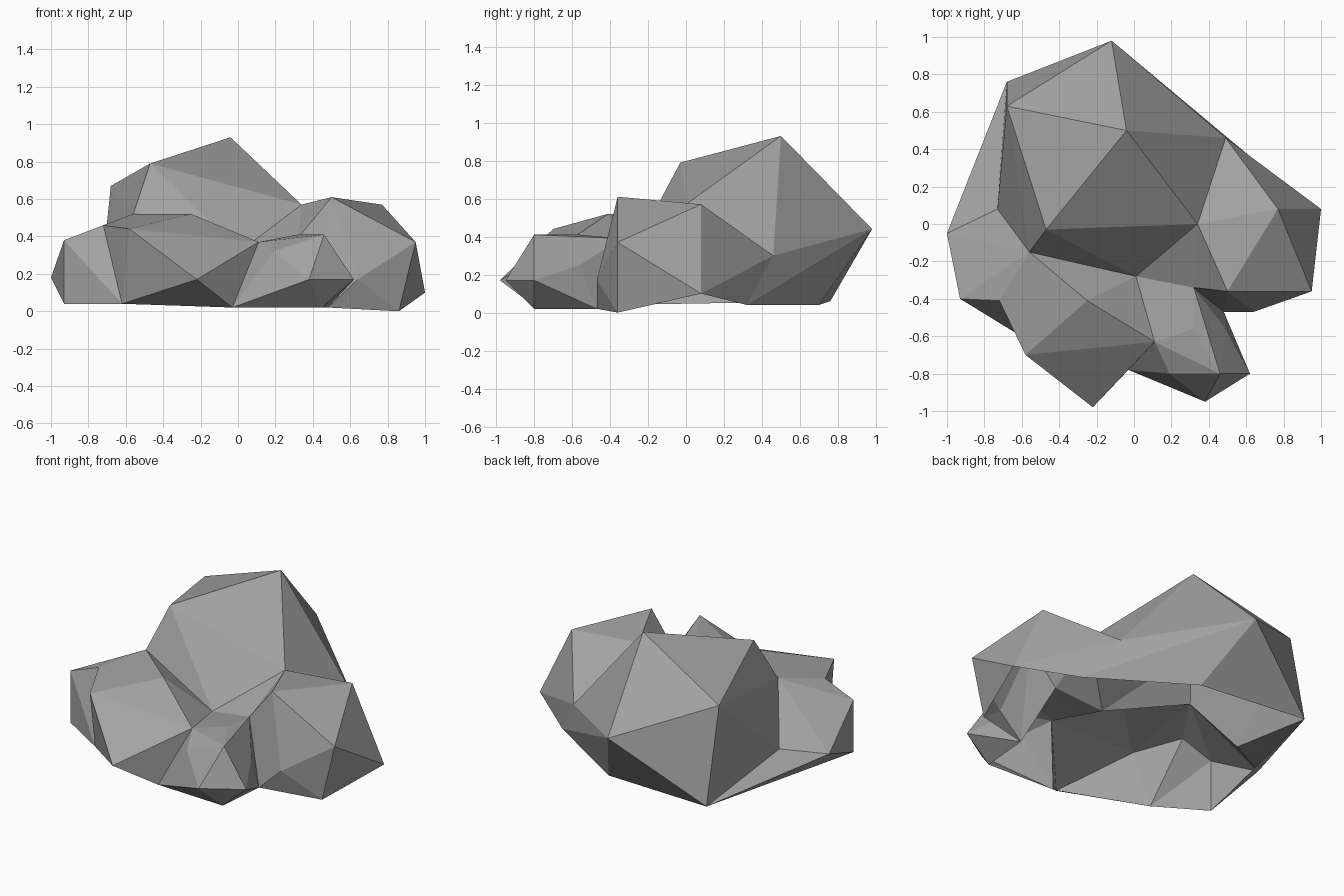
import bpy
import bmesh
from mathutils import Vector

cube = bpy.data.objects.get("Cube")
if cube:
    bpy.data.objects.remove(cube, do_unlink=True)

# Single stone colour
stone = bpy.data.materials.new("stone_grey")
stone.use_nodes = True
colour = (0.36, 0.36, 0.36, 1.0)
stone.diffuse_color = colour
stone.node_tree.nodes["Principled BSDF"].inputs["Base Color"].default_value = colour
stone.node_tree.nodes["Principled BSDF"].inputs["Roughness"].default_value = 0.9

# Corners shared by neighbouring rocks, so that their open rims meet
shared = {
    "saddle": (.34, 0, .57),
    "valley": (.01, -.28, .32),
    "shoulder": (-.56, -.15, .52),
    "left_nook": (-.73, .08, .19),
    "back_foot": (-.68, .76, .06),
    "rear_foot": (.07, .7, .04),
    "back_notch": (.49, .46, .3),
    "side_foot": (.67, .32, .04),
    "crevice": (.32, -.34, .39),
    "cleft_foot": (.48, -.47, .02),
    "cleft_top": (.11, -.63, .37),
    "front_foot": (-.03, -.78, .02),
    "east_foot": (1, .08, .1),
    "corner_foot": (.86, -.36, 0),
    "toe_foot": (.45, -.8, .02),
    "west_tip": (-1, -.05, .18),
    "west_foot": (-.93, -.4, .04),
    "notch_top": (-.72, -.41, .46),
    "notch_foot": (-.62, -.59, .04),
}


def finish(name, bm):
    mesh = bpy.data.meshes.new(name)
    bm.to_mesh(mesh)
    bm.free()
    mesh.materials.append(stone)
    obj = bpy.data.objects.new(name, mesh)
    bpy.context.collection.objects.link(obj)
    return obj


def rock(name, crown, rim):
    """Convex flat-faced shell over the crown points, left open along the rim."""
    bm = bmesh.new()
    for point in crown:
        bm.verts.new(point)
    rim_verts = {bm.verts.new(shared[key]) for key in rim.split()}
    hull = bmesh.ops.convex_hull(bm, input=list(bm.verts))
    bmesh.ops.recalc_face_normals(bm, faces=list(bm.faces))
    opening = [f for f in bm.faces if all(v in rim_verts for v in f.verts)]
    bmesh.ops.delete(bm, geom=opening, context='FACES')
    loose = [v for v in bm.verts if not v.link_faces]
    bmesh.ops.delete(bm, geom=loose, context='VERTS')
    return finish(name, bm)


# Tall rock at the back
rock("tall_rock",
     [(-.04, .5, .93), (-.47, -.03, .79), (-.68, .63, .67), (-.12, .98, .44)],
     "saddle valley shoulder left_nook back_foot rear_foot side_foot back_notch")

# Rock on the model's left side
rock("side_rock",
     [(.5, -.36, .61), (.77, .08, .57), (.95, -.36, .37), (.64, -.47, .17)],
     "saddle back_notch side_foot east_foot corner_foot cleft_foot crevice")

# Small rock at the front
rock("small_front_rock",
     [(.32, -.56, .41), (.46, -.8, .41), (.19, -.8, .32),
      (.38, -.95, .17), (.62, -.8, .17), (.49, -.56, .25)],
     "valley crevice cleft_top front_foot toe_foot cleft_foot")

# Broad rock at the front
rock("broad_front_rock",
     [(-.58, -.7, .44), (-.22, -.98, .17), (-.25, -.41, .52)],
     "notch_top notch_foot shoulder valley cleft_top front_foot")

# End rock on the model's right side
rock("end_rock",
     [(-.93, -.4, .38)],
     "west_tip west_foot notch_foot notch_top shoulder left_nook")

# Single facets that join the rocks
bm = bmesh.new()
core = Vector((0, 0, .1))
for corners in ("saddle valley crevice", "shoulder west_tip left_nook",
                "west_tip back_foot left_nook", "west_tip west_foot back_foot",
                "back_notch east_foot side_foot"):
    face = bm.faces.new([bm.verts.new(shared[key]) for key in corners.split()])
    face.normal_update()
    if face.normal.dot(face.calc_center_median() - core) < 0:
        face.normal_flip()
bmesh.ops.remove_doubles(bm, verts=list(bm.verts), dist=.001)
finish("joining_facets", bm)
